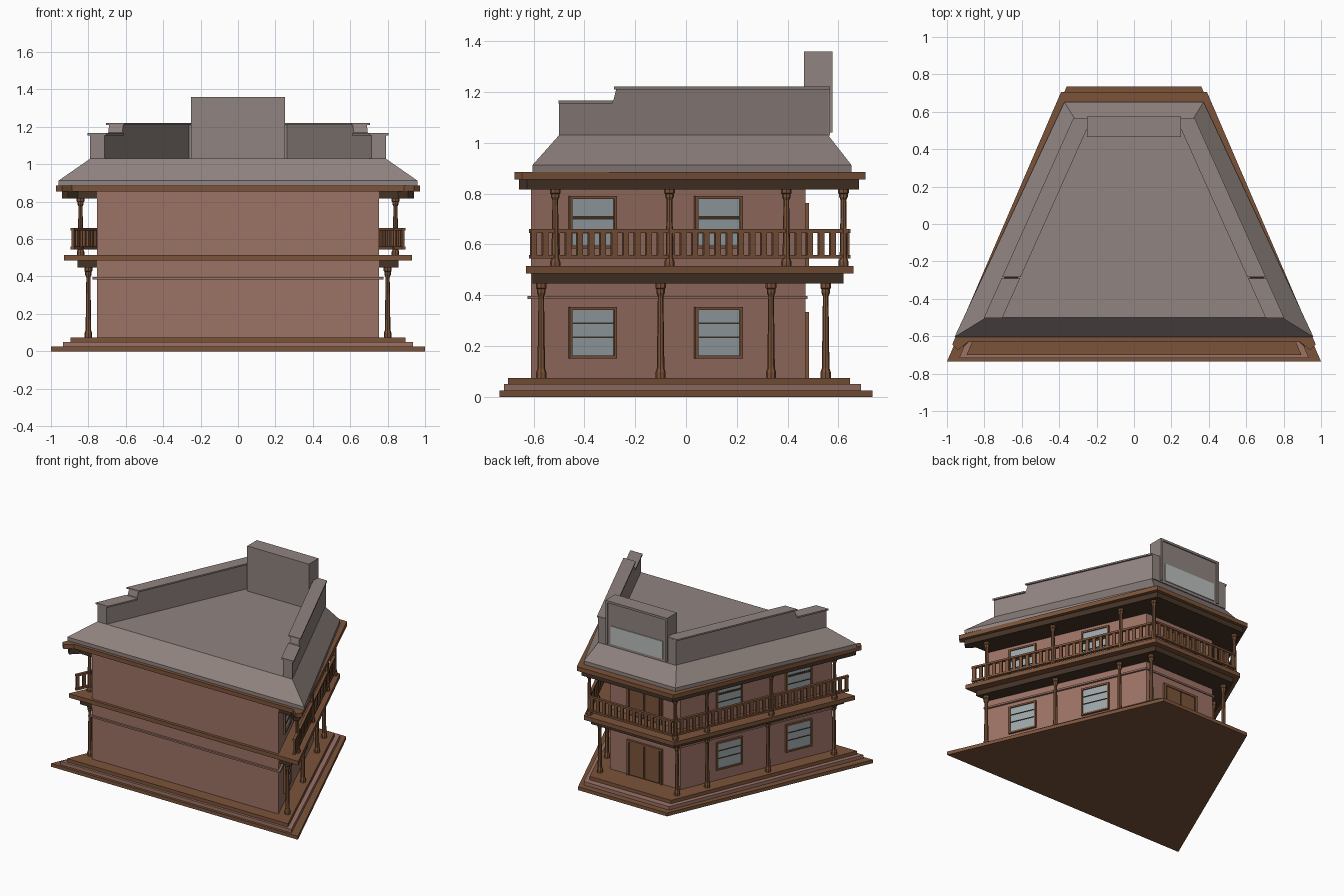
import bpy, bmesh, math
from mathutils import Matrix, Vector

if "Cube" in bpy.data.objects:
    bpy.data.objects.remove(bpy.data.objects["Cube"])


def material(name, r, g, b):
    m = bpy.data.materials.new(name)
    m.diffuse_color = (r, g, b, 1)
    m.use_nodes = True
    m.node_tree.nodes["Principled BSDF"].inputs["Base Color"].default_value = m.diffuse_color
    return m


BRICK = material("red_brown_wall", 0.33, 0.17, 0.13)
ROOF = material("grey_roof", 0.28, 0.23, 0.215)
WOOD = material("brown_wood", 0.20, 0.088, 0.042)
DARK = material("dark_wood", 0.06, 0.033, 0.019)
GLASS = material("grey_glass", 0.33, 0.38, 0.40)
PLATE = material("pale_plate", 0.50, 0.52, 0.51)

SLOPE = 0.435                              # how fast the sides close in toward the back
ANG = math.atan2(1, -SLOPE)                # direction of the right side
DIR = Vector((math.cos(ANG), math.sin(ANG), 0))
OUT = Vector((DIR.y, -DIR.x, 0))
LEN = 1 / math.sin(ANG)                    # length along a side per unit of y


def finish(name, bm, mat, mirror=False):
    bmesh.ops.recalc_face_normals(bm, faces=bm.faces)
    me = bpy.data.meshes.new(name)
    bm.to_mesh(me)
    bm.free()
    me.materials.append(mat)
    ob = bpy.data.objects.new(name, me)
    bpy.context.collection.objects.link(ob)
    if mirror:
        ob.modifiers.new("Mirror", 'MIRROR').use_mirror_merge = False
    return ob


def loft(name, rings, mat, mirror=False):
    """Closed solid through rings of 3D points."""
    bm = bmesh.new()
    vs = [[bm.verts.new(p) for p in r] for r in rings]
    for a, b in zip(vs, vs[1:]):
        for i in range(len(a)):
            j = (i + 1) % len(a)
            bm.faces.new((a[i], a[j], b[j], b[i]))
    bm.faces.new(vs[0])
    bm.faces.new(vs[-1])
    return finish(name, bm, mat, mirror)


def boxes(name, items, mat, mirror=False):
    """Items: (centre, size, turn about z)."""
    bm = bmesh.new()
    for c, s, a in items:
        m = Matrix.Translation(c) @ Matrix.Rotation(a, 4, 'Z') @ Matrix.Diagonal((*s, 1))
        bmesh.ops.create_cube(bm, size=1, matrix=m)
    return finish(name, bm, mat, mirror)


def trap(y0, y1, w0, w1, z):
    return [(-w0, y0, z), (w0, y0, z), (w1, y1, z), (-w1, y1, z)]


def slab(name, y0, y1, w0, w1, z0, z1, mat):
    return loft(name, [trap(y0, y1, w0, w1, z) for z in (z0, z1)], mat)


def notched(name, front, y0, y1, w0, w1, z0, z1, mat):
    """Trapezoid whose front corners project past the wall."""
    k = w0 - 0.085
    half = [(k, front), (w0 - 0.03, y0), (w0, y0 + 0.03), (w1, y1)]
    pts = half + [(-x, y) for x, y in reversed(half)]
    return loft(name, [[(x, y, z) for x, y in pts] for z in (z0, z1)], mat)


# Stepped base
slab("base_step_low", -0.735, 0.735, 1.0, 0.36, 0, 0.025, WOOD)
slab("base_step_mid", -0.717, 0.69, 0.935, 0.345, 0.025, 0.05, BRICK)
slab("porch_floor", -0.70, 0.645, 0.895, 0.33, 0.05, 0.075, WOOD)

# Building body and string course
slab("walls", -0.61, 0.47, 0.755, 0.285, 0.075, 0.865, BRICK)
slab("wall_band", -0.624, 0.478, 0.778, 0.297, 0.385, 0.397, BRICK)

# Balcony floor and its beam
slab("balcony_floor", -0.63, 0.66, 0.93, 0.365, 0.485, 0.515, WOOD)
slab("balcony_beam", -0.605, 0.62, 0.857, 0.335, 0.447, 0.485, DARK)

# Eave and its beam
notched("eave", -0.63, -0.675, 0.706, 0.972, 0.39, 0.855, 0.886, WOOD)
notched("eave_beam", -0.605, -0.657, 0.682, 0.94, 0.37, 0.817, 0.857, DARK)

# Sloped roof skirt and flat deck
loft("roof", [trap(-0.605, 0.652, 0.96, 0.372, 0.886),
              trap(-0.605, 0.652, 0.96, 0.372, 0.912),
              trap(-0.50, 0.56, 0.79, 0.315, 1.03)], ROOF)

# Side parapets, stepped down toward the front
def parapet_x(y):
    return 0.79 - 0.448 * (y + 0.5)


profile = [(-0.50, 1.03), (-0.50, 1.155), (-0.305, 1.155), (-0.285, 1.17),
           (-0.275, 1.21), (0.565, 1.21), (0.565, 1.03)]
loft("side_parapet", [[(parapet_x(y) - t, y, z) for y, z in profile] for t in (0, 0.075)],
     ROOF, True)
for label, y0, y1, z in (("low", -0.503, -0.29, 1.155), ("high", -0.283, 0.567, 1.21)):
    foot = [(parapet_x(y0) + 0.012, y0), (parapet_x(y1) + 0.012, y1),
            (parapet_x(y1) - 0.087, y1), (parapet_x(y0) - 0.087, y0)]
    loft("parapet_cap_" + label, [[(x, y, h) for x, y in foot] for h in (z, z + 0.011)],
         ROOF, True)

# Back parapet with tall centre block and blank plate
boxes("back_parapet", [((0, 0.54, 1.122), (0.63, 0.055, 0.185), 0)], ROOF)
boxes("tall_block", [((0, 0.516, 1.195), (0.50, 0.104, 0.33), 0)], ROOF)
boxes("block_frame", [((0, 0.57, 1.352), (0.50, 0.012, 0.016), 0),
                      ((0.242, 0.57, 1.2), (0.016, 0.012, 0.32), 0),
                      ((-0.242, 0.57, 1.2), (0.016, 0.012, 0.32), 0)], ROOF)
boxes("blank_plate", [((0, 0.57, 1.115), (0.42, 0.008, 0.13), 0)], PLATE)


# Turned columns with base and capital
def columns(name, x0, y0, ys, z0, z1):
    h = z1 - z0
    prof = [(0.02, 0), (0.02, 0.06), (0.015, 0.1), (0.011, 0.86),
            (0.017, 0.90), (0.017, 0.94), (0.021, 0.95), (0.021, 1)]
    for n, y in enumerate(ys):
        x = x0 - SLOPE * (y - y0)
        loft(f"{name}_{n + 1}",
             [[(x + r * math.cos(a * math.pi / 4), y + r * math.sin(a * math.pi / 4), z0 + t * h)
               for a in range(8)] for r, t in prof], WOOD, True)


columns("lower_column", 0.80, -0.57, (-0.57, -0.10, 0.335, 0.55), 0.075, 0.447)
columns("upper_column", 0.842, -0.515, (-0.515, -0.065, 0.395, 0.62), 0.515, 0.817)

# Balcony railing: sides mirrored, back straight
def rail_x(y):
    return 0.842 - SLOPE * (y + 0.515)


RY0, RY1 = -0.615, 0.637
mid = (RY0 + RY1) / 2
side = [(Vector((rail_x(mid), mid, z)), ((RY1 - RY0) * LEN, 0.02, t), ANG)
        for z, t in ((0.653, 0.014), (0.552, 0.014))]
count = 28
for i in range(count):
    y = RY0 + 0.015 + (RY1 - RY0 - 0.03) * i / (count - 1)
    side.append((Vector((rail_x(y), y, 0.602)), (0.024, 0.013, 0.096), ANG))
boxes("side_railing", side, WOOD, True)
bw = rail_x(RY1)
back = [((0, RY1, z), (2 * bw, 0.02, t), 0) for z, t in ((0.653, 0.014), (0.552, 0.014))]
back += [((-bw + 2 * bw * (i + 0.5) / 14, RY1, 0.602), (0.024, 0.013, 0.096), 0)
         for i in range(14)]
boxes("back_railing", back, WOOD)


# Side windows: glass plate, frame and sash bars
def window(name, yc, z0, z1, bars):
    p = Vector((0.755 - SLOPE * (yc + 0.61), yc, 0))
    w, h, zc = 0.175 * LEN, z1 - z0, (z0 + z1) / 2

    def at(along, out, z):
        return p + DIR * along + OUT * out + Vector((0, 0, z))
    boxes(name + "_glass", [(at(0, 0.004, zc), (w, 0.007, h), ANG)], GLASS, True)
    frame = [(at(s * w / 2, 0.006, zc), (0.012, 0.018, h + 0.012), ANG) for s in (-1, 1)]
    frame += [(at(0, 0.006, z), (w, 0.018, 0.012), ANG) for z in (z0, z1)]
    boxes(name + "_frame", frame, WOOD, True)
    boxes(name + "_bars", [(at(0, 0.007, z), (w, 0.01, t), ANG) for z, t in bars], DARK, True)


for n, yc in enumerate((-0.37, 0.125), 1):
    window(f"lower_window_{n}", yc, 0.157, 0.348, ((0.235, 0.005), (0.29, 0.005)))
    window(f"upper_window_{n}", yc, 0.59, 0.785, ((0.705, 0.014), (0.645, 0.005)))

# Back doors on both floors
for label, z0, h in (("lower", 0.075, 0.25), ("upper", 0.515, 0.24)):
    zc = z0 + h / 2
    boxes(label + "_doorway", [((0, 0.472, zc), (0.26, 0.008, h), 0)], DARK)
    boxes(label + "_door_frame",
          [((s * 0.135, 0.475, zc), (0.016, 0.02, h), 0) for s in (-1, 1)]
          + [((0, 0.475, z0 + h), (0.286, 0.02, 0.016), 0)], WOOD)
    boxes(label + "_door_leaf",
          [((s * 0.062, 0.477, zc), (0.11, 0.009, h - 0.02), 0) for s in (-1, 1)], WOOD)
